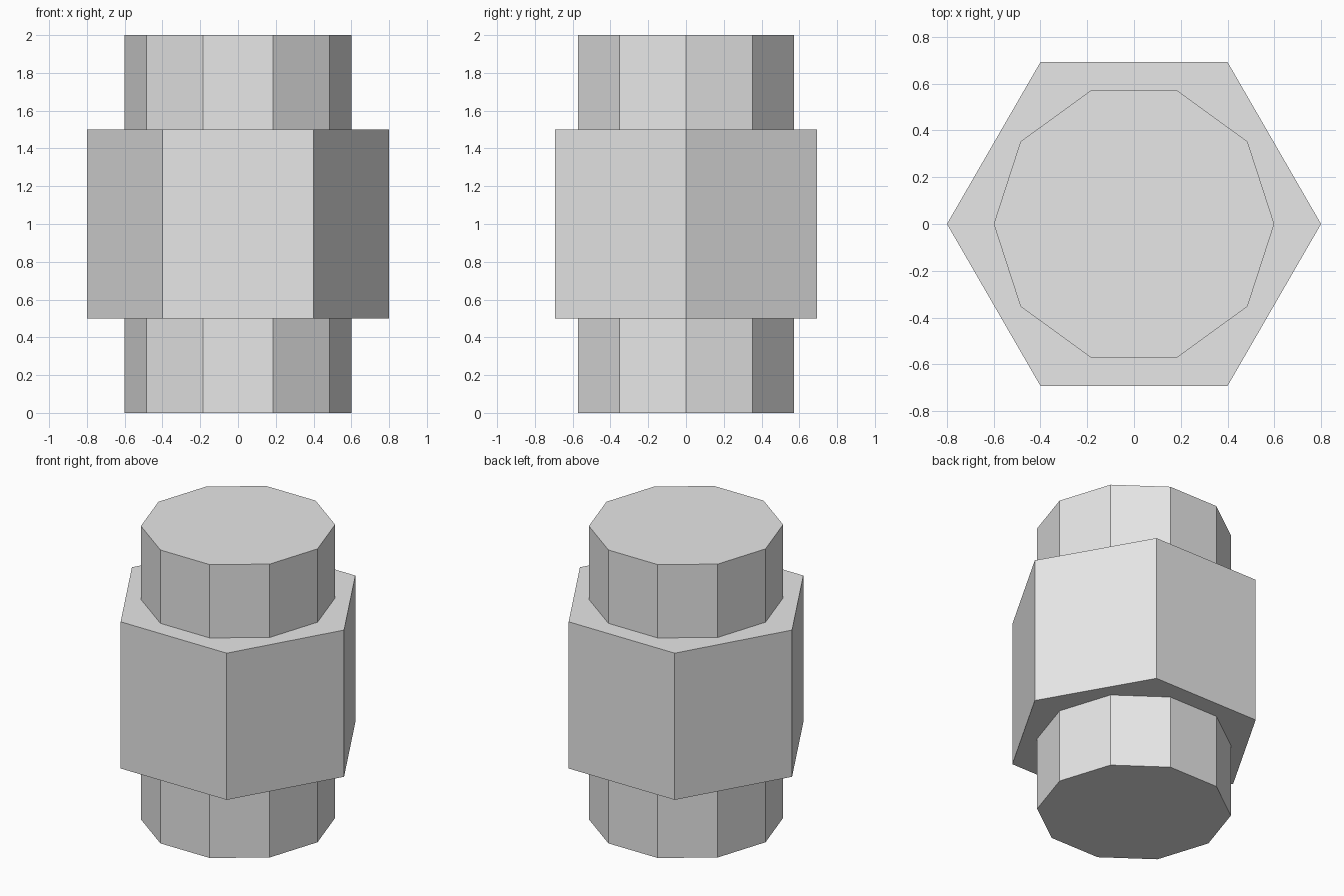
import bpy
import bmesh
from math import cos, sin, tau

cube = bpy.data.objects.get("Cube")
if cube:
    bpy.data.objects.remove(cube, do_unlink=True)

# One plain grey for the whole fitting
grey = bpy.data.materials.new("light grey")
grey.use_nodes = True
colour = (0.8, 0.8, 0.8, 1)
grey.diffuse_color = colour
grey.node_tree.nodes["Principled BSDF"].inputs["Base Color"].default_value = colour


def prism(name, sides, radius, bottom, top):
    """Upright flat-sided prism with a corner on the +x axis."""
    bm = bmesh.new()
    ring = [bm.verts.new((radius * cos(tau * i / sides),
                          radius * sin(tau * i / sides), bottom))
            for i in range(sides)]
    base = bm.faces.new(ring)
    extruded = bmesh.ops.extrude_face_region(bm, geom=[base], use_keep_orig=True)
    lifted = [v for v in extruded["geom"] if isinstance(v, bmesh.types.BMVert)]
    bmesh.ops.translate(bm, verts=lifted, vec=(0, 0, top - bottom))
    bmesh.ops.recalc_face_normals(bm, faces=bm.faces)
    mesh = bpy.data.meshes.new(name)
    bm.to_mesh(mesh)
    bm.free()
    mesh.materials.append(grey)
    obj = bpy.data.objects.new(name, mesh)
    bpy.context.scene.collection.objects.link(obj)
    return obj


# Ten-sided shaft running through a six-sided collar
prism("shaft", 10, 0.6, 0, 2)
prism("hex_collar", 6, 0.8, 0.5, 1.5)
